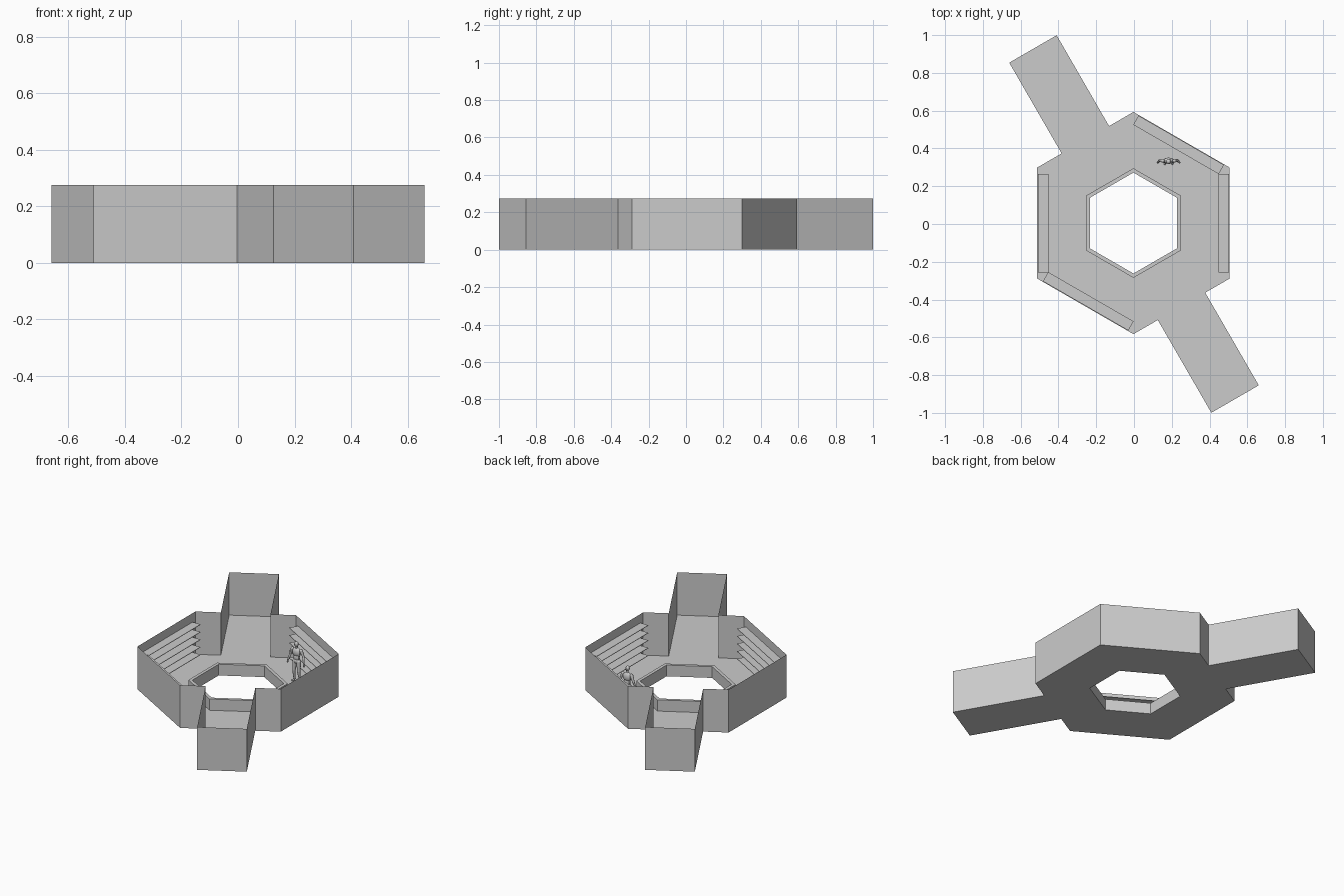
import bpy, bmesh, math
from mathutils import Vector, Matrix

if "Cube" in bpy.data.objects:
    bpy.data.objects.remove(bpy.data.objects["Cube"])

H = 0.275                        # room height
C = Vector((-0.003, 0.005, 0))   # centre of the hexagon
R = 0.588                        # hexagon corner radius
AP = R * math.cos(math.pi / 6)   # distance to each wall
HOLE, RAIL = 0.267, 0.29         # railing inner and outer radius
ARM_W = 0.145                    # half width of each passage

grey = bpy.data.materials.new("plain grey")
grey.diffuse_color = (0.6, 0.6, 0.6, 1)
grey.use_nodes = True
grey.node_tree.nodes["Principled BSDF"].inputs["Base Color"].default_value = grey.diffuse_color


def make_object(name, bm):
    mesh = bpy.data.meshes.new(name)
    bm.to_mesh(mesh)
    bm.free()
    ob = bpy.data.objects.new(name, mesh)
    mesh.materials.append(grey)
    bpy.context.collection.objects.link(ob)
    return ob


def corner(i, radius, z=0.0):
    a = math.radians(90 + 60 * i)
    return C + Vector((radius * math.cos(a), radius * math.sin(a), z))


def face(bm, pts):
    return bm.faces.new([bm.verts.new(p) for p in pts])


def add_box(bm, size, matrix):
    bmesh.ops.create_cube(bm, size=1, matrix=matrix @ Matrix.Diagonal((*size, 1)))


# Outline of the room: sides 0 and 3 open into a passage
outline = []
arms = []
for i in range(6):
    outline.append(corner(i, R))
    if i in (0, 3):
        a = math.radians(120 + 60 * i)
        out = Vector((math.cos(a), math.sin(a), 0))
        side = Vector((-out.y, out.x, 0))
        near = C + out * AP
        far = out * 1.07
        quad = [near - side * ARM_W, far - side * ARM_W, far + side * ARM_W, near + side * ARM_W]
        outline += quad
        arms.append(quad)

# Floor with a hexagonal well
bm = bmesh.new()
for i in range(6):
    face(bm, [corner(i, HOLE), corner(i, R), corner(i + 1, R), corner(i + 1, HOLE)])
for quad in arms:
    face(bm, quad)
make_object("floor", bm)

# Thin outer walls
bm = bmesh.new()
up = Vector((0, 0, H))
for p, q in zip(outline, outline[1:] + outline[:1]):
    face(bm, [p, q, q + up, p + up])
bmesh.ops.remove_doubles(bm, verts=bm.verts, dist=1e-5)
make_object("walls", bm)

# Low railing round the well
bm = bmesh.new()
RH = 0.072
for i in range(6):
    j = i + 1
    face(bm, [corner(i, RAIL), corner(j, RAIL), corner(j, RAIL, RH), corner(i, RAIL, RH)])
    face(bm, [corner(j, HOLE), corner(i, HOLE), corner(i, HOLE, RH), corner(j, HOLE, RH)])
    face(bm, [corner(i, RAIL, RH), corner(j, RAIL, RH), corner(j, HOLE, RH), corner(i, HOLE, RH)])
bmesh.ops.remove_doubles(bm, verts=bm.verts, dist=1e-5)
make_object("well_railing", bm)

# Five shelves on each of the four closed walls
for i in (1, 2, 4, 5):
    a = math.radians(120 + 60 * i)
    bm = bmesh.new()
    for k in range(5):
        m = Matrix.Translation(C) @ Matrix.Rotation(a, 4, 'Z') @ Matrix.Translation((AP - 0.031, 0, 0.025 + 0.0485 * k))
        add_box(bm, (0.056, 0.522, 0.003), m)
    make_object("wall_shelves_%d" % i, bm)

# Standing figure
bm = bmesh.new()


def ball(p, r, scale=(1, 1, 1)):
    bmesh.ops.create_uvsphere(bm, u_segments=12, v_segments=8, radius=r,
                              matrix=Matrix.Translation(p) @ Matrix.Diagonal((*scale, 1)))


def limb(points):
    # tapered segments with round joints; each point is (x, y, z, radius)
    for p in points:
        ball(p[:3], p[3])
    for p, q in zip(points, points[1:]):
        a, b = Vector(p[:3]), Vector(q[:3])
        rot = (b - a).to_track_quat('Z', 'Y').to_matrix().to_4x4()
        bmesh.ops.create_cone(bm, segments=12, radius1=p[3], radius2=q[3], depth=(b - a).length,
                              matrix=Matrix.Translation((a + b) / 2) @ rot)


for s in (-1, 1):
    limb([(s * .014, 0, .128, .014), (s * .017, -.004, .07, .010), (s * .019, .004, .012, .006)])
    ball((s * .020, -.008, .006), .006, (1, 2.6, 1))
    limb([(s * .031, 0, .203, .010), (s * .046, .003, .165, .007), (s * .056, -.008, .128, .005)])
    ball((s * .058, -.010, .117), .006, (.8, 1, 1.7))
ball((0, 0, .187), .03, (1.0, .55, 1.0))
ball((0, 0, .155), .026, (.85, .55, 1.1))
ball((0, 0, .132), .026, (1.0, .6, .75))
limb([(0, .001, .205, .008), (0, -.002, .225, .007)])
ball((0, -.004, .239), .0145, (.85, 1, 1.15))
person = make_object("standing_figure", bm)
person.location = (0.183, 0.335, 0)
bpy.context.view_layer.objects.active = person
person.select_set(True)
bpy.ops.object.shade_smooth_by_angle()
